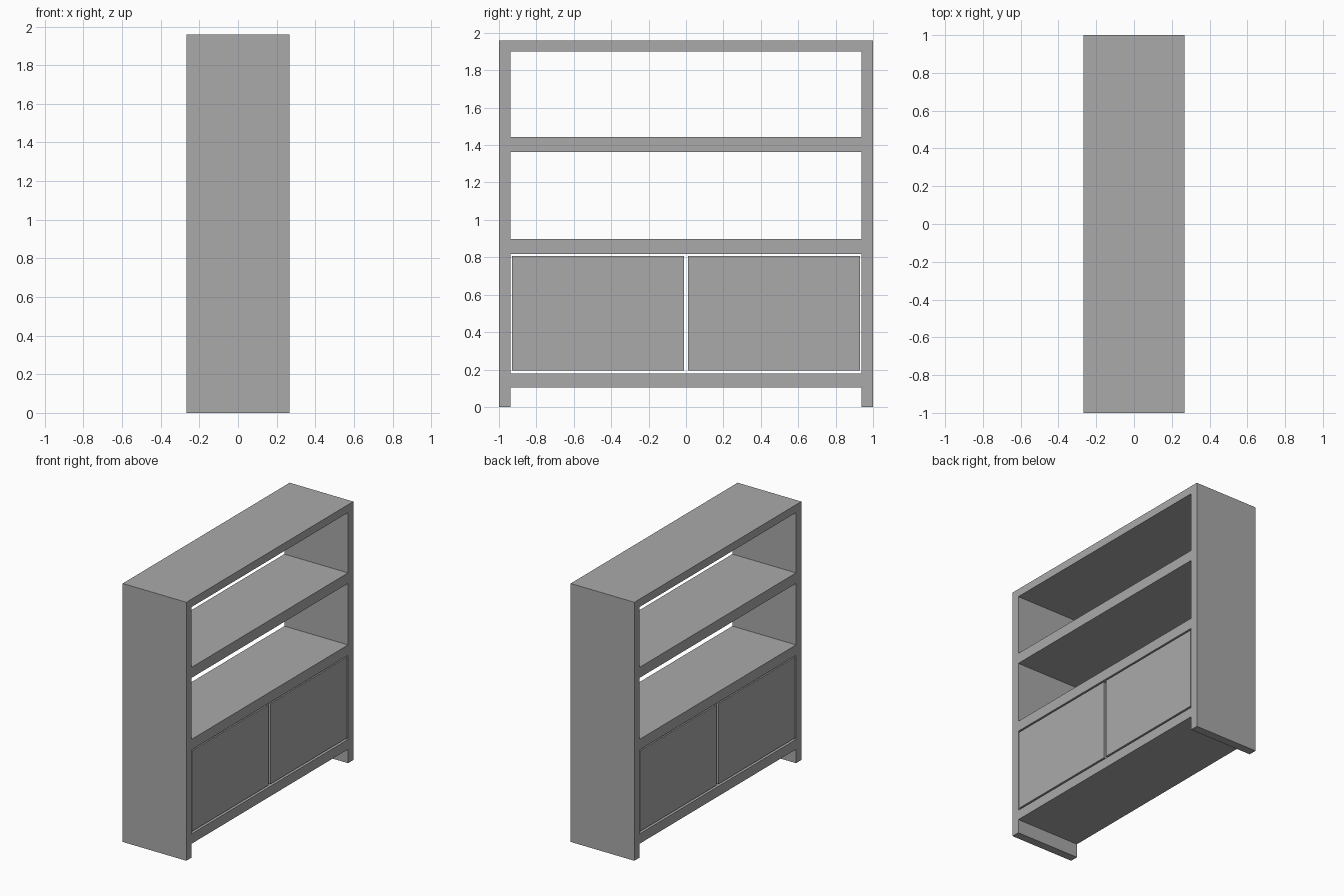
import bpy

if "Cube" in bpy.data.objects:
    bpy.data.objects.remove(bpy.data.objects["Cube"])

HALF_DEPTH = 0.267   # half size along x
HALF_WIDTH = 1.0     # half size along y
HEIGHT = 1.96
SIDE = 0.063         # side panel thickness

grey = bpy.data.materials.new("grey_board")
grey.diffuse_color = (0.4, 0.4, 0.4, 1.0)
grey.use_nodes = True
grey.node_tree.nodes["Principled BSDF"].inputs["Base Color"].default_value = grey.diffuse_color


def board(name, x, y, z):
    """Axis-aligned box from (min, max) ranges."""
    size = [r[1] - r[0] for r in (x, y, z)]
    centre = [(r[0] + r[1]) / 2 for r in (x, y, z)]
    bpy.ops.mesh.primitive_cube_add(size=1, location=centre)
    obj = bpy.context.object
    obj.name = name
    obj.scale = size
    bpy.ops.object.transform_apply(location=False, rotation=False, scale=True)
    obj.data.materials.append(grey)
    return obj


depth = (-HALF_DEPTH, HALF_DEPTH)
inner = HALF_WIDTH - SIDE

# Side panels, reaching the floor as feet
board("side_panel_left", depth, (-HALF_WIDTH, -inner), (0, HEIGHT))
board("side_panel_right", depth, (inner, HALF_WIDTH), (0, HEIGHT))

# Horizontal boards, open on both long sides
for name, z in (("bottom_board", (0.105, 0.18)),
                ("lower_shelf", (0.817, 0.897)),
                ("upper_shelf", (1.363, 1.443)),
                ("top_board", (1.90, HEIGHT))):
    board(name, depth, (-inner, inner), z)

# Two cupboard units with door faces on both long sides and narrow gaps around
door_depth = (-HALF_DEPTH + 0.002, HALF_DEPTH - 0.002)
board("cupboard_left", door_depth, (-0.93, -0.012), (0.195, 0.806))
board("cupboard_right", door_depth, (0.012, 0.93), (0.195, 0.806))
